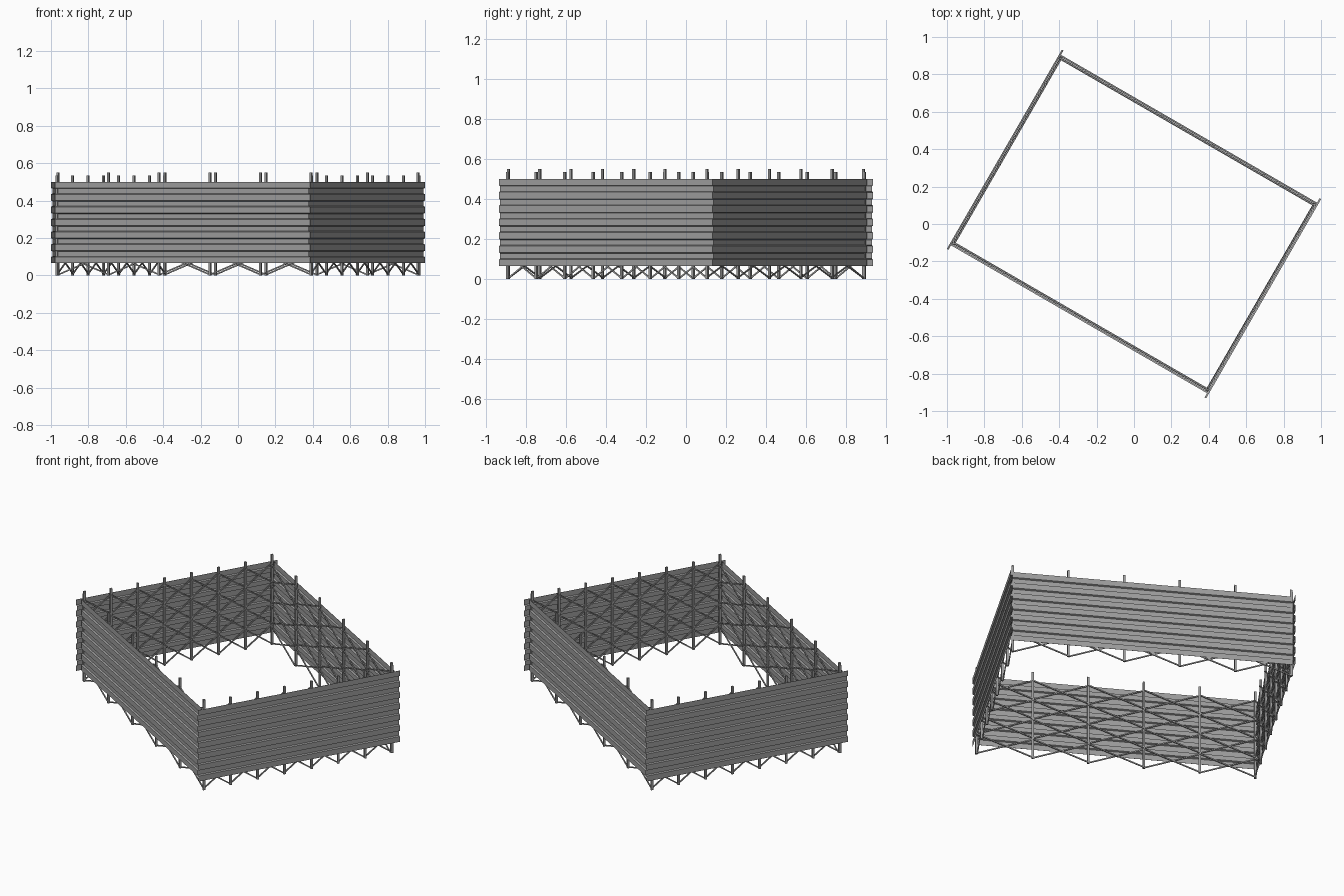
import bpy, math
from mathutils import Vector, Matrix

if "Cube" in bpy.data.objects:
    bpy.data.objects.remove(bpy.data.objects["Cube"])

TURN = Matrix.Rotation(math.radians(-30), 4, 'Z')   # whole enclosure is turned in plan

STEEL = bpy.data.materials.new("dark_steel")
STEEL.diffuse_color = (0.34, 0.34, 0.34, 1)
STEEL.use_nodes = True
STEEL.node_tree.nodes["Principled BSDF"].inputs["Base Color"].default_value = STEEL.diffuse_color


def mesh_object(name, verts, faces, mat):
    me = bpy.data.meshes.new(name)
    me.from_pydata([mat @ Vector(v) for v in verts], [], faces)
    me.update()
    me.materials.append(STEEL)
    ob = bpy.data.objects.new(name, me)
    bpy.context.collection.objects.link(ob)
    return ob


def add_bar(verts, faces, a, b, width, depth):
    """Rectangular bar between two points of a wall plane (x along, z up)."""
    a, b = Vector(a), Vector(b)
    d = (b - a).normalized()
    side = d.cross(Vector((0, 1, 0))) * width / 2
    out = Vector((0, depth / 2, 0))
    n = len(verts)
    for p in (a, b):
        verts += [p - side - out, p + side - out, p + side + out, p - side + out]
    faces += [tuple(n + i for i in f) for f in
              ((3, 2, 1, 0), (4, 5, 6, 7), (0, 1, 5, 4), (1, 2, 6, 5), (2, 3, 7, 6), (3, 0, 4, 7))]


def wall(name, angle, post_dist, half, bays, top, sheet_half):
    mat = TURN @ Matrix.Rotation(angle, 4, 'Z') @ Matrix.Translation((0, -post_dist, 0))
    step = 2 * half / bays
    # upright posts
    v, f = [], []
    for i in range(bays + 1):
        x = -half + i * step
        add_bar(v, f, (x, 0, 0), (x, 0, top), 0.012, 0.012)
    mesh_object(name + "_posts", v, f, mat)
    # crossed braces, four tiers in each bay
    v, f = [], []
    tier = 0.125
    for i in range(bays):
        x0 = -half + i * step
        for k in range(4):
            z0, z1 = 0.004 + k * tier, 0.004 + (k + 1) * tier - 0.008
            add_bar(v, f, (x0, 0.006, z0), (x0 + step, 0.006, z1), 0.007, 0.006)
            add_bar(v, f, (x0, -0.001, z1), (x0 + step, -0.001, z0), 0.007, 0.006)
    mesh_object(name + "_braces", v, f, mat)
    # ribbed cladding sheet on the outside
    pitch, z0 = 0.067, 0.065
    near, far = -0.007, -0.016
    prof = []
    for k in range(7):
        z = z0 + k * pitch
        prof += [(far, z), (far, z + 0.033)]
        if k < 6:
            prof += [(near, z + 0.037), (near, z + 0.063)]
    v = [(s * sheet_half, y, z) for y, z in prof for s in (-1, 1)]
    f = [(2 * i, 2 * i + 1, 2 * i + 3, 2 * i + 2) for i in range(len(prof) - 1)]
    ob = mesh_object(name + "_cladding", v, f, mat)
    m = ob.modifiers.new("thickness", 'SOLIDIFY')
    m.thickness = 0.001


# long and short walls, in opposite pairs
for i, n in enumerate(("front", "back")):
    wall(n + "_long_wall", i * math.pi, 0.572, 0.782, 5, 0.55, 0.79)
for i, n in enumerate(("right", "left")):
    wall(n + "_short_wall", math.pi / 2 + i * math.pi, 0.784, 0.575, 7, 0.535, 0.615)
